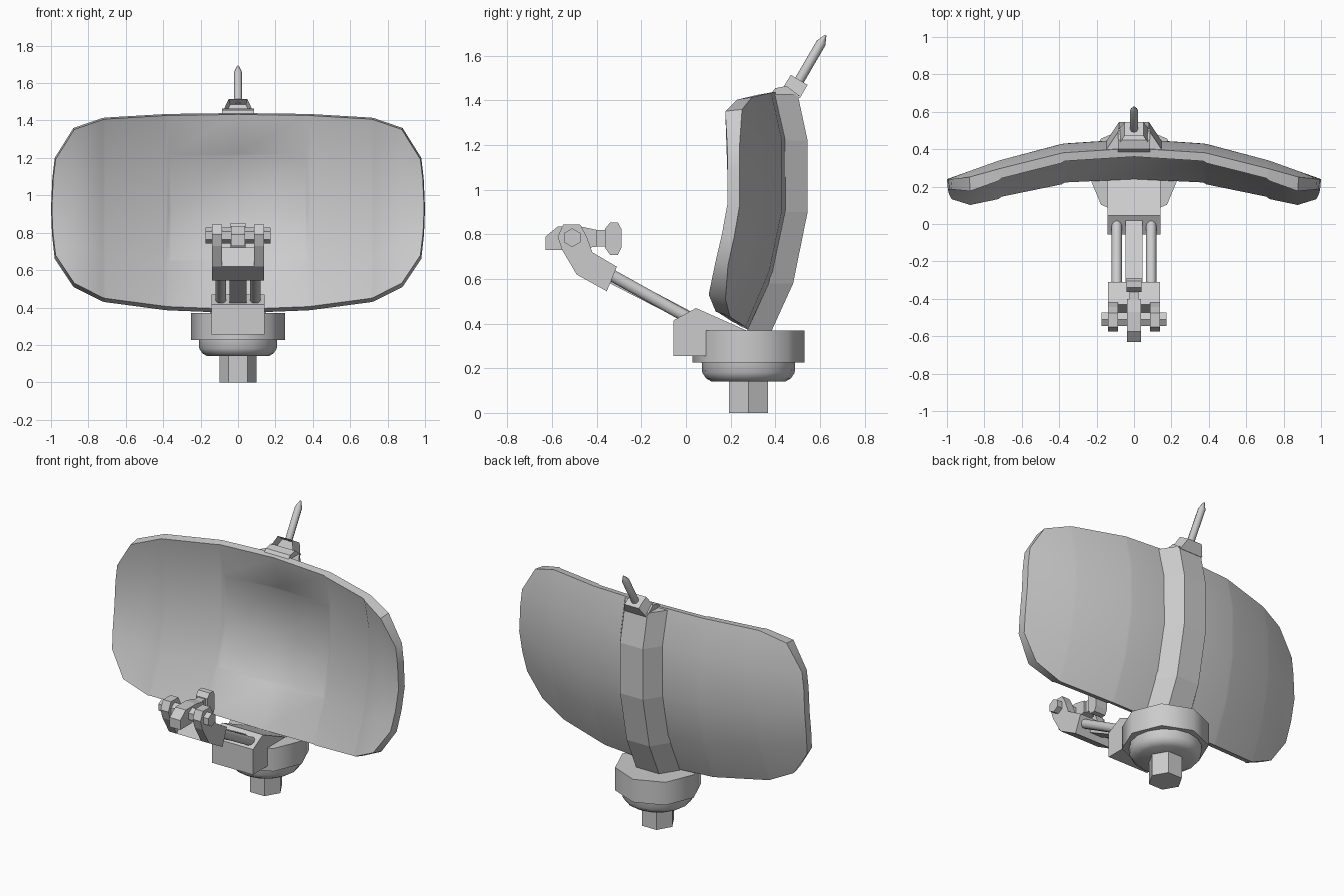
import bpy, bmesh, math
from mathutils import Vector

cube = bpy.data.objects.get("Cube")
if cube:
    bpy.data.objects.remove(cube, do_unlink=True)

grey = bpy.data.materials.new("light grey")
grey.use_nodes = True
grey.diffuse_color = (0.6, 0.6, 0.6, 1)
grey.node_tree.nodes["Principled BSDF"].inputs["Base Color"].default_value = (0.6, 0.6, 0.6, 1)


def finish(name, bm, smooth=None):
    bmesh.ops.recalc_face_normals(bm, faces=bm.faces)
    mesh = bpy.data.meshes.new(name)
    bm.to_mesh(mesh)
    bm.free()
    mesh.materials.append(grey)
    ob = bpy.data.objects.new(name, mesh)
    bpy.context.collection.objects.link(ob)
    if smooth:
        bpy.ops.object.select_all(action='DESELECT')
        ob.select_set(True)
        bpy.context.view_layer.objects.active = ob
        bpy.ops.object.shade_smooth_by_angle(angle=math.radians(smooth))
    return ob


def loft(name, rings, smooth=None):
    """Skin matching rings of points and cap both ends."""
    bm = bmesh.new()
    loops = [[bm.verts.new(p) for p in ring] for ring in rings]
    n = len(loops[0])
    for a, b in zip(loops, loops[1:]):
        for i in range(n):
            j = (i + 1) % n
            bm.faces.new((a[i], a[j], b[j], b[i]))
    bm.faces.new(loops[0])
    bm.faces.new(loops[-1])
    return finish(name, bm, smooth)


def slab(name, profile, x0, x1):
    """Side profile of (y, z) points, extruded across x."""
    return loft(name, [[(x, y, z) for y, z in profile] for x in (x0, x1)])


def turned(name, start, axis, profile, sides, smooth=None, turn=0.0):
    """Rings of (distance, radius) along an axis."""
    start, axis = Vector(start), Vector(axis).normalized()
    u = Vector((1, 0, 0)) if abs(axis.x) < 0.9 else Vector((0, 1, 0))
    v = axis.cross(u)
    rings = []
    for d, r in profile:
        angles = [turn + math.tau * i / sides for i in range(sides)]
        rings.append([start + axis * d + (u * math.cos(a) + v * math.sin(a)) * r for a in angles])
    return loft(name, rings, smooth)


def lerp(points, t):
    for (a, p), (b, q) in zip(points, points[1:]):
        if t <= b:
            return p + (q - p) * max(0, (t - a) / (b - a))
    return points[-1][1]


# Dish: curved shell with a rounded outline and shallow panel steps
TOP = [(0, 1.44), (0.38, 1.435), (0.72, 1.415), (0.88, 1.36), (1, 1.2)]
BOTTOM = [(0, 0.37), (0.38, 0.385), (0.72, 0.43), (0.88, 0.51), (1, 0.66)]
ACROSS = [(0, 0.455), (0.38, 0.43), (0.72, 0.34), (1, 0.24)]
UPWARD = [(0.37, -0.17), (0.6, -0.065), (0.9, 0), (1.22, 0), (1.44, -0.05)]
DEPTH = [(0, 0.045), (0.372, 0.045), (0.388, 0.053), (0.712, 0.053),
         (0.728, 0.063), (0.88, 0.075), (1, 0.055)]
ROWS = (0, 0.24, 0.5, 0.8, 1)
half = (0.372, 0.388, 0.712, 0.728, 0.88, 1)
COLS = [-c for c in reversed(half)] + [0] + list(half)


def dish_point(x, t, front):
    a = abs(x)
    z = lerp(BOTTOM, a) * (1 - t) + lerp(TOP, a) * t
    y = lerp(ACROSS, a) + lerp(UPWARD, z)
    if a == 1:
        x *= 1 - 0.02 * (2 * t - 1) ** 2
    if front:
        y -= lerp(DEPTH, a)
        z += 0.02 * (1 - t) ** 2 - 0.008 * t ** 2
        x *= 0.995
    return x, y, z


bm = bmesh.new()
grids = [[[bm.verts.new(dish_point(x, t, f)) for t in ROWS] for x in COLS] for f in (True, False)]
centre = []
nc, nr = len(COLS), len(ROWS)
for k, g in enumerate(grids):
    for i in range(nc - 1):
        for j in range(nr - 1):
            f = bm.faces.new((g[i][j], g[i + 1][j], g[i + 1][j + 1], g[i][j + 1]))
            if k == 0 and abs(COLS[i] + COLS[i + 1]) < 0.4 and 0 < j < nr - 2:
                centre.append(f)
border = [(i, 0) for i in range(nc)] + [(nc - 1, j) for j in range(1, nr)]
border += [(i, nr - 1) for i in range(nc - 2, -1, -1)] + [(0, j) for j in range(nr - 2, 0, -1)]
for (i, j), (m, n) in zip(border, border[1:] + border[:1]):
    bm.faces.new((grids[0][i][j], grids[0][m][n], grids[1][m][n], grids[1][i][j]))
bmesh.ops.recalc_face_normals(bm, faces=bm.faces)
bmesh.ops.inset_region(bm, faces=centre, thickness=0.014, depth=-0.008)
finish("dish", bm, 35)

# Spine: tapered rib that follows the back of the dish
spine = [(0.27, 0.38, 0.36), (0.37, 0.48, 0.58), (0.44, 0.545, 0.9),
         (0.44, 0.545, 1.22), (0.395, 0.5, 1.43)]
loft("spine", [[(-0.15, yi, z), (0.15, yi, z), (0.08, yo, z), (-0.08, yo, z)]
               for yi, yo, z in spine])

# Antenna on top of the spine
slab("antenna_foot", [(0.38, 1.43), (0.4, 1.455), (0.45, 1.465), (0.51, 1.42)], -0.085, 0.085)
base = [(0.43, 1.45), (0.51, 1.41)]
tip = [(0.47, 1.515), (0.545, 1.47)]
rings = []
for (a, b), w in ((base, 0.08), (tip, 0.05)):
    rings.append([(-w, *a), (w, *a), (w, *b), (-w, *b)])
socket = loft("antenna_socket", rings)
bm = bmesh.new()
bm.from_mesh(socket.data)
bm.faces.ensure_lookup_table()
front = min(bm.faces, key=lambda f: f.normal.y)
bmesh.ops.inset_region(bm, faces=[front], thickness=0.015)
bmesh.ops.translate(bm, verts=front.verts, vec=(0, 0.04, -0.02))
bm.to_mesh(socket.data)
bm.free()
turned("antenna_rod", (0, 0.505, 1.485), (0, 0.5, 0.86),
       [(0, 0.022), (0.2, 0.022), (0.24, 0.004)], 8, 50)

# Base: hexagonal shaft, rounded cup and eight-sided drum
HUB = (0, 0.28, 0)
turned("base_shaft", HUB, (0, 0, 1), [(0, 0.1), (0.16, 0.1)], 6)
turned("base_cup", HUB, (0, 0, 1), [(0.14, 0.165), (0.155, 0.19), (0.18, 0.207), (0.235, 0.21)], 16, 40)
turned("base_drum", HUB, (0, 0, 1), [(0.225, 0.25), (0.37, 0.25)], 8, 50)
slab("arm_mount", [(-0.055, 0.255), (-0.055, 0.415), (0.045, 0.47), (0.28, 0.365), (0.28, 0.255)],
     -0.143, 0.143)

# Arm: a flat centre bar between two rods
slab("arm_bar", [(0.03, 0.39), (0.05, 0.44), (-0.31, 0.63), (-0.34, 0.58)], -0.045, 0.045)
for side, sx in (("left", 1), ("right", -1)):
    turned("arm_rod_" + side, (sx * 0.092, 0.03, 0.415), (0, -0.36, 0.2),
           [(0, 0.028), (0.42, 0.028)], 10, 40)

# Fork: a bridge with two rounded ears and a hexagonal pin
slab("fork_bridge", [(-0.31, 0.655), (-0.355, 0.545), (-0.49, 0.62), (-0.43, 0.72)], -0.1, 0.1)
ear = [(-0.31, 0.655), (-0.355, 0.545), (-0.49, 0.62), (-0.555, 0.73), (-0.575, 0.79),
       (-0.55, 0.845), (-0.475, 0.845), (-0.445, 0.79), (-0.42, 0.72)]
for side, sx in (("left", 1), ("right", -1)):
    slab("fork_ear_" + side, ear, sx * 0.085, sx * 0.14)
turned("fork_pin", (-0.175, -0.51, 0.785), (1, 0, 0), [(0, 0.042), (0.35, 0.042)], 6,
       turn=math.pi / 6)

# Feed head on the pin, with a chamfered plate facing the dish
slab("feed_head", [(-0.63, 0.73), (-0.63, 0.79), (-0.575, 0.835), (-0.47, 0.835),
                   (-0.4, 0.82), (-0.4, 0.745), (-0.52, 0.73)], -0.037, 0.037)
slab("feed_neck", [(-0.41, 0.745), (-0.41, 0.82), (-0.34, 0.82), (-0.34, 0.745)], -0.025, 0.025)
slab("feed_plate", [(-0.363, 0.74), (-0.363, 0.825), (-0.34, 0.853), (-0.305, 0.853),
                    (-0.29, 0.825), (-0.29, 0.74), (-0.305, 0.708), (-0.34, 0.708)], -0.04, 0.04)
